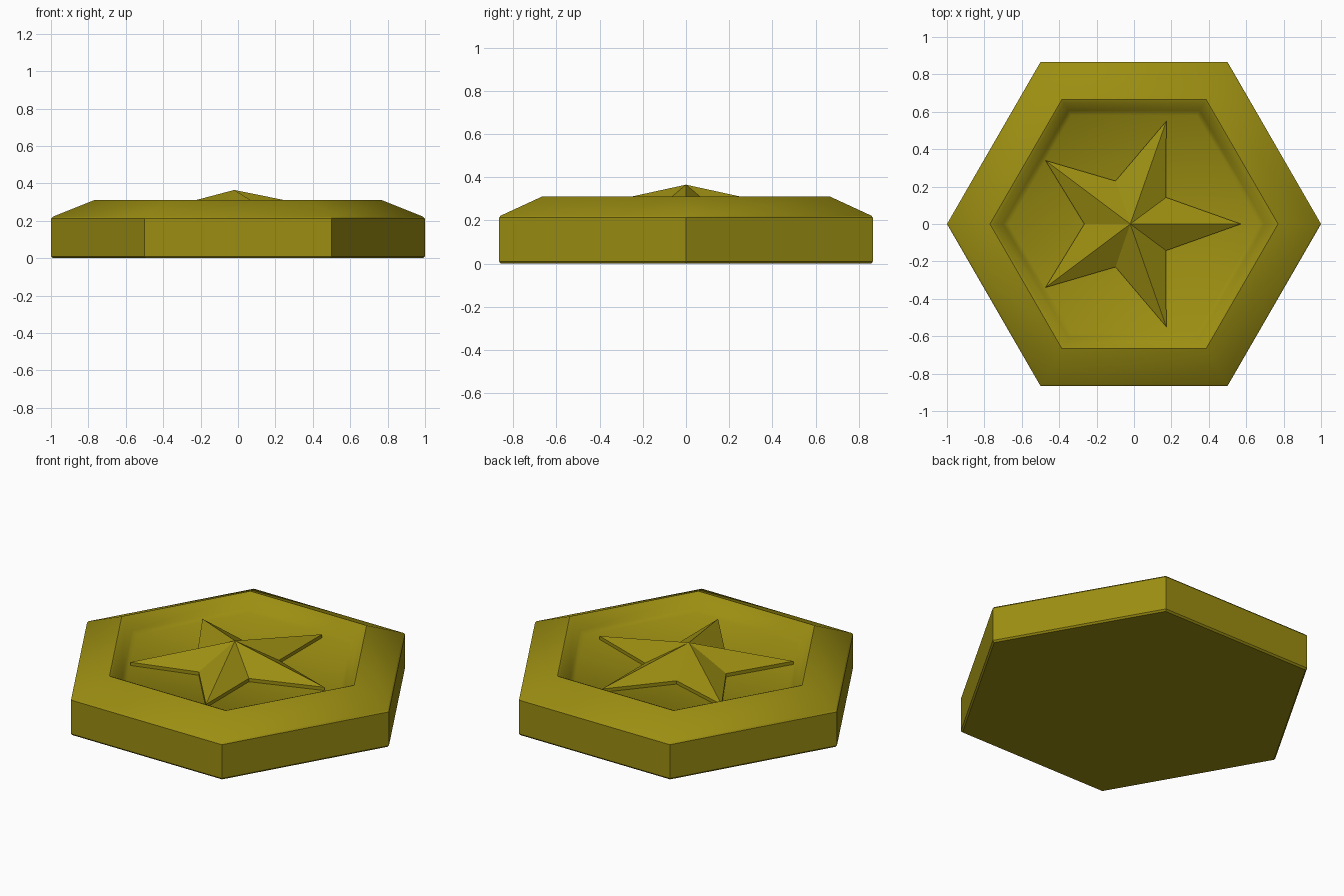
import bpy, bmesh
from math import sin, cos, pi, radians

cube = bpy.data.objects.get("Cube")
if cube:
    bpy.data.objects.remove(cube)

olive = bpy.data.materials.new("olive gold")
olive.use_nodes = True
OLIVE = (0.33, 0.27, 0.006, 1)
olive.diffuse_color = OLIVE
olive.node_tree.nodes["Principled BSDF"].inputs["Base Color"].default_value = OLIVE


def ring(bm, radius, z, sides, shift=0, turn=0):
    return [bm.verts.new((shift + radius * cos(turn + 2 * pi * i / sides),
                          radius * sin(turn + 2 * pi * i / sides), z))
            for i in range(sides)]


def bridge(bm, low, high):
    n = len(low)
    for i in range(n):
        j = (i + 1) % n
        bm.faces.new((low[i], low[j], high[j], high[i]))


def finish(bm, name):
    bmesh.ops.recalc_face_normals(bm, faces=bm.faces)
    mesh = bpy.data.meshes.new(name)
    bm.to_mesh(mesh)
    bm.free()
    obj = bpy.data.objects.new(name, mesh)
    bpy.context.collection.objects.link(obj)
    mesh.materials.append(olive)
    return obj


# Hexagonal base: radius and height from the underside to the recessed floor
profile = [(0.99, 0), (1, 0.01), (1, 0.212), (0.99, 0.222), (0.77, 0.31),
           (0.75, 0.302), (0.70, 0.245), (0.67, 0.225)]
bm = bmesh.new()
rings = [ring(bm, r, z, 6) for r, z in profile]
for low, high in zip(rings, rings[1:]):
    bridge(bm, low, high)
bm.faces.new(rings[0][::-1])
bm.faces.new(rings[-1])
base = finish(bm, "hexagonal_base")
bpy.ops.object.select_all(action="DESELECT")
base.select_set(True)
bpy.context.view_layer.objects.active = base
bpy.ops.object.shade_smooth_by_angle(angle=radians(40))

# Faceted star: short side walls rising to an off-centre peak
bm = bmesh.new()
outlines = []
for z in (0.22, 0.245):
    tips = ring(bm, 0.578, z, 5, shift=-0.006)
    notches = ring(bm, 0.242, z, 5, shift=-0.024, turn=pi / 5)
    outlines.append([v for pair in zip(tips, notches) for v in pair])
bridge(bm, *outlines)
bm.faces.new(outlines[0][::-1])
peak = bm.verts.new((-0.02, 0, 0.365))
for i, v in enumerate(outlines[1]):
    bm.faces.new((v, outlines[1][(i + 1) % 10], peak))
finish(bm, "raised_star")
